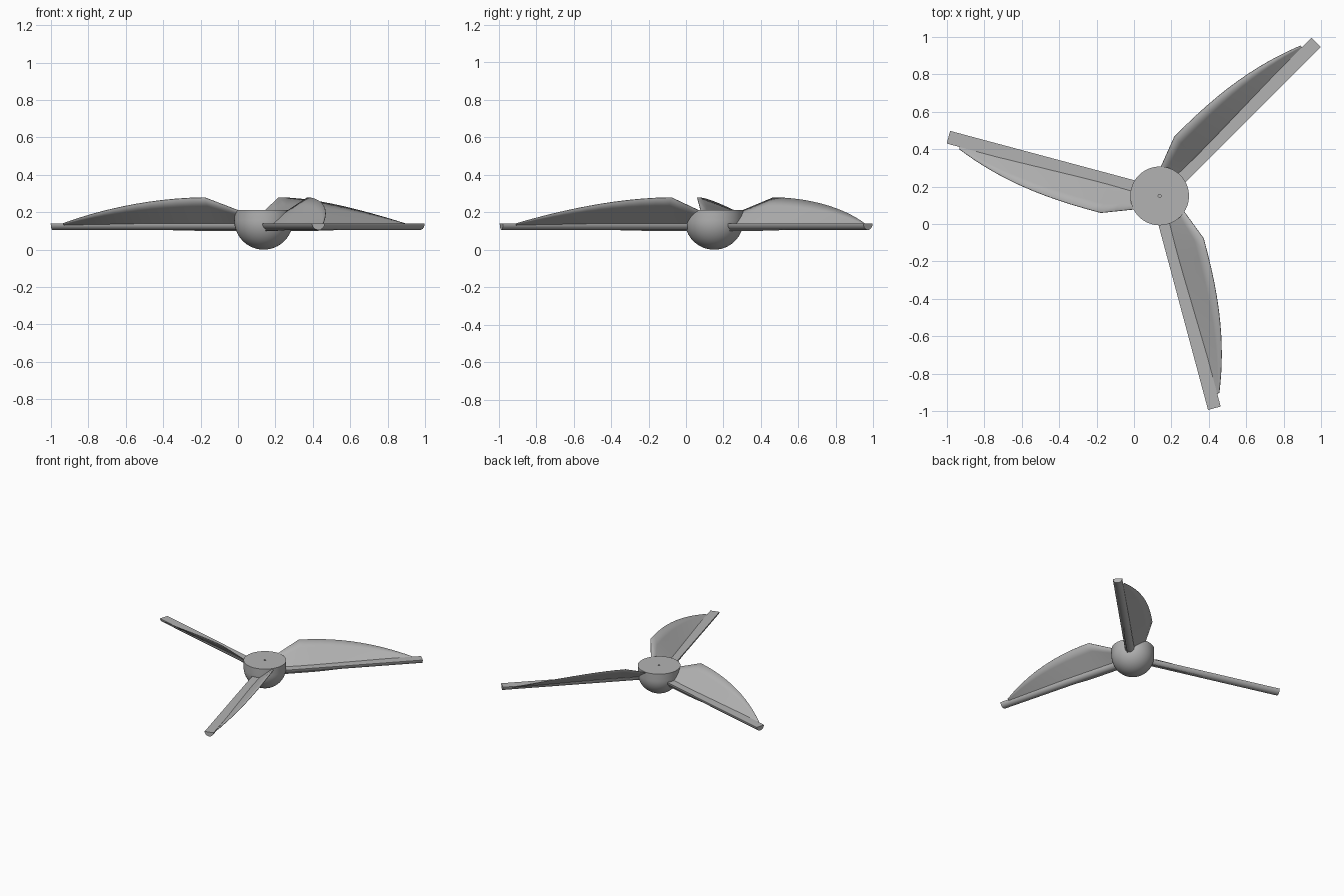
import bpy, bmesh, math
from mathutils import Matrix, Vector

old = bpy.data.objects.get("Cube")
if old:
    bpy.data.objects.remove(old, do_unlink=True)

HUB = Vector((0.137, 0.15, 0))
HUB_R, HUB_TOP = 0.157, 0.213
ARM_R, ARM_TOP, ARM_LEN, ARM_SHIFT = 0.035, 0.14, 1.172, -0.011

grey = bpy.data.materials.new("plain grey")
grey.use_nodes = True
grey.diffuse_color = (0.45, 0.45, 0.45, 1)
grey.node_tree.nodes["Principled BSDF"].inputs["Base Color"].default_value = grey.diffuse_color


def finish(bm, name, matrix):
    """Turn a bmesh into a smooth object with sharp creases."""
    bmesh.ops.recalc_face_normals(bm, faces=bm.faces)
    mesh = bpy.data.meshes.new(name)
    bm.to_mesh(mesh)
    bm.free()
    mesh.materials.append(grey)
    mesh.shade_smooth()
    mesh.set_sharp_from_angle(angle=math.radians(35))
    obj = bpy.data.objects.new(name, mesh)
    obj.matrix_world = matrix
    bpy.context.collection.objects.link(obj)
    return obj


def make_hub():
    # Half ball with a short straight rim, flat top and small shaft hole
    profile = [(HUB_R * math.sin(i * math.pi / 32), HUB_R * (1 - math.cos(i * math.pi / 32)))
               for i in range(17)]
    profile += [(HUB_R, HUB_TOP), (0.008, HUB_TOP), (0.008, 0.1), (0, 0.1)]
    bm = bmesh.new()
    verts = [bm.verts.new((r, 0, z)) for r, z in profile]
    edges = [bm.edges.new(pair) for pair in zip(verts, verts[1:])]
    bmesh.ops.spin(bm, geom=verts + edges, cent=(0, 0, 0), axis=(0, 0, 1),
                   angle=math.tau, steps=64)
    bmesh.ops.remove_doubles(bm, verts=bm.verts, dist=1e-5)
    finish(bm, "hub", Matrix.Translation(HUB))


def make_arm(name, matrix):
    # Half-round bar, flat side up
    bm = bmesh.new()
    ring = [bm.verts.new((0.08, ARM_SHIFT - ARM_R * math.cos(i * math.pi / 16),
                          ARM_TOP - ARM_R * math.sin(i * math.pi / 16))) for i in range(17)]
    face = bm.faces.new(ring)
    extruded = bmesh.ops.extrude_face_region(bm, geom=[face], use_keep_orig=True)
    moved = [g for g in extruded["geom"] if isinstance(g, bmesh.types.BMVert)]
    bmesh.ops.translate(bm, verts=moved, vec=(ARM_LEN - 0.08, 0, 0))
    finish(bm, name, matrix)


def blade_section(a):
    """Lower and upper edge of the blade at distance a along the arm."""
    if a < 0.28:
        k = (a - 0.06) / 0.22
        upper = Vector((a, 0.084 + 0.084 * k, 0.188 + 0.09 * k))
    else:
        t = min(1, (a - 0.28) / 0.82)
        upper = Vector((a, 0.035 + 0.133 * (1 - t ** 2.5), 0.14 + 0.138 * (1 - t ** 1.85)))
    s = max(0, (a - 0.4) / 0.7)
    lower = Vector((a, -0.028 + 0.033 * s, 0.102 + 0.02 * s))
    return lower, upper


def make_blade(name, matrix):
    # Thin twisted sheet rising from the arm
    stations = [0.06, 0.12, 0.2] + [0.28 + 0.82 * math.sin(i * math.pi / 32) for i in range(17)]
    bm = bmesh.new()
    rows = []
    for a in stations:
        low, up = blade_section(a)
        rows.append([bm.verts.new(low.lerp(up, j / 4)) for j in range(5)])
    for r, q in zip(rows, rows[1:]):
        for j in range(4):
            bm.faces.new((r[j], q[j], q[j + 1], r[j + 1]))
    obj = finish(bm, name, matrix)
    solid = obj.modifiers.new("thickness", 'SOLIDIFY')
    solid.thickness = 0.004
    solid.offset = 0


make_hub()
for label, degrees in (("back", 45), ("right", 165), ("front", 285)):
    place = Matrix.Translation(HUB) @ Matrix.Rotation(math.radians(degrees), 4, 'Z')
    make_arm(label + "_arm", place)
    make_blade(label + "_blade", place)
